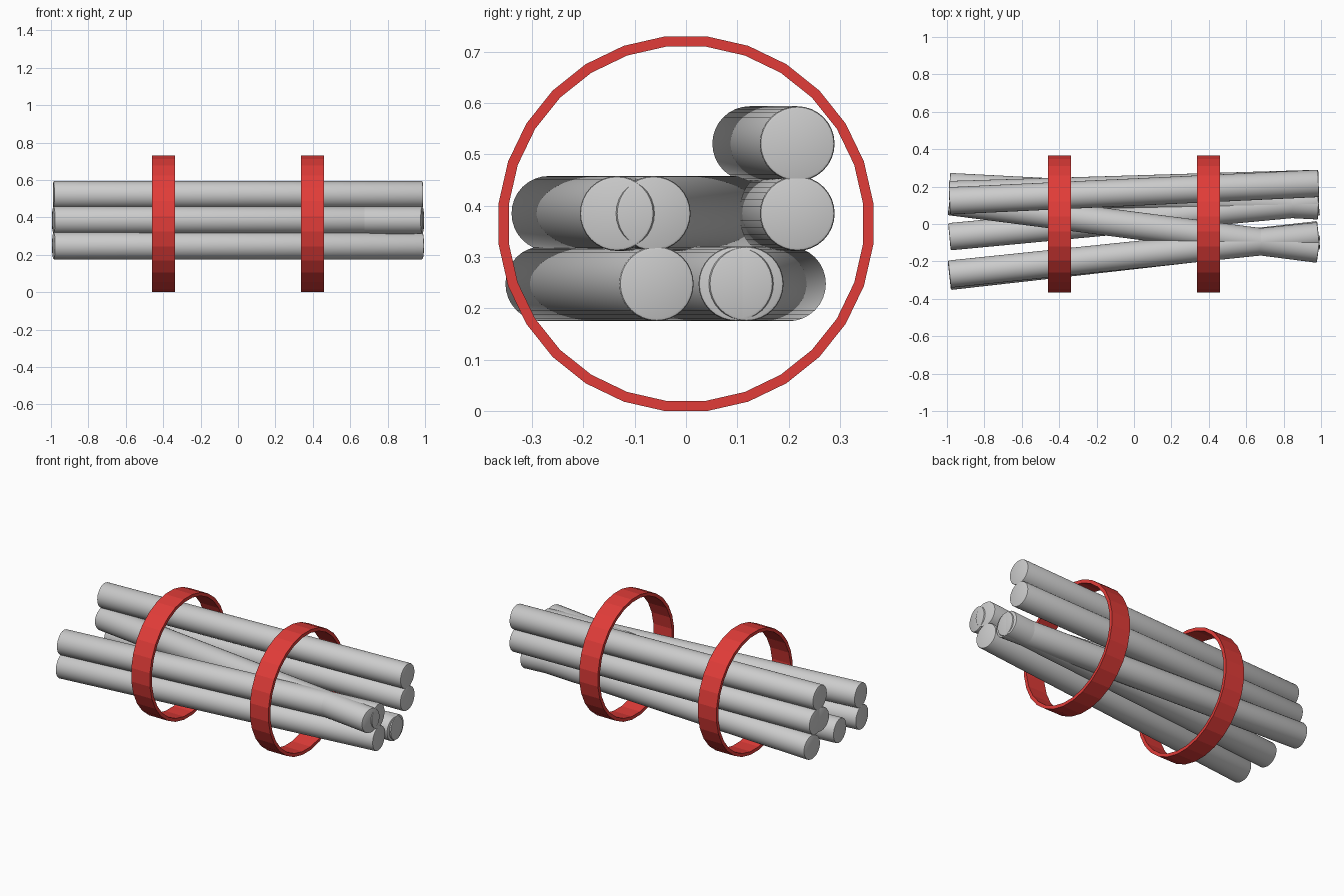
import bpy
import bmesh
from math import pi, cos, sin
from mathutils import Matrix, Vector

cube = bpy.data.objects.get("Cube")
if cube:
    bpy.data.objects.remove(cube, do_unlink=True)

ROD_RADIUS = 0.073
HALF_LENGTH = 0.987
LOW, MID, HIGH = 0.248, 0.385, 0.521
RING_CENTRE_Z = 0.365
RING_SIDES = 28


def add_object(name, bm):
    mesh = bpy.data.meshes.new(name)
    bm.to_mesh(mesh)
    bm.free()
    obj = bpy.data.objects.new(name, mesh)
    bpy.context.scene.collection.objects.link(obj)
    return obj


def add_rod(name, y_start, y_end, z):
    """Round rod running along x, with softly rounded end rims."""
    axis = Vector((2 * HALF_LENGTH, y_end - y_start, 0))
    place = Matrix.Translation((0, (y_start + y_end) / 2, z))
    turn = axis.to_track_quat('Z', 'Y').to_matrix().to_4x4()
    bm = bmesh.new()
    bmesh.ops.create_cone(bm, cap_ends=True, segments=32, radius1=ROD_RADIUS,
                          radius2=ROD_RADIUS, depth=axis.length,
                          matrix=place @ turn)
    rims = [e for e in bm.edges if e.calc_face_angle() > pi / 3]
    bmesh.ops.bevel(bm, geom=rims, offset=0.006, segments=2, profile=0.5,
                    affect='EDGES')
    obj = add_object(name, bm)
    bpy.ops.object.select_all(action='DESELECT')
    obj.select_set(True)
    bpy.context.view_layer.objects.active = obj
    bpy.ops.object.shade_smooth_by_angle(angle=pi / 5)


def add_ring(name, x, material):
    """Flat-sided band, a rectangular section spun around the x axis."""
    half_step = pi / RING_SIDES
    half_width = 0.0625
    outer = RING_CENTRE_Z / cos(half_step)
    inner = outer - 0.02
    bm = bmesh.new()
    section = [(-half_width, inner), (half_width, inner),
               (half_width, outer), (-half_width, outer)]
    verts = [bm.verts.new((x + dx, r * sin(half_step),
                           RING_CENTRE_Z + r * cos(half_step)))
             for dx, r in section]
    edges = [bm.edges.new((verts[i - 1], verts[i])) for i in range(4)]
    bmesh.ops.spin(bm, geom=verts + edges, cent=(0, 0, RING_CENTRE_Z),
                   axis=(1, 0, 0), angle=2 * pi, steps=RING_SIDES)
    bmesh.ops.remove_doubles(bm, verts=bm.verts, dist=0.0005)
    bmesh.ops.recalc_face_normals(bm, faces=bm.faces)
    add_object(name, bm).data.materials.append(material)


# Loose bundle: name, y at the -x end, y at the +x end, height
for rod in [
    ("low_rod_front", -0.28, -0.057, LOW),
    ("low_rod_centre", -0.068, 0.118, LOW),
    ("low_rod_back", 0.2, 0.097, LOW),
    ("middle_rod_front", -0.268, -0.063, MID),
    ("middle_rod_crossing", 0.12, -0.135, MID),
    ("middle_rod_back", 0.157, 0.217, MID),
    ("top_rod", 0.124, 0.217, HIGH),
]:
    add_rod(*rod)

# Red bands around the bundle
red = bpy.data.materials.new("red_band")
red.use_nodes = True
colour = (0.75, 0.045, 0.04, 1)
red.diffuse_color = colour
red.node_tree.nodes["Principled BSDF"].inputs["Base Color"].default_value = colour
add_ring("band_right", -0.398, red)
add_ring("band_left", 0.398, red)
